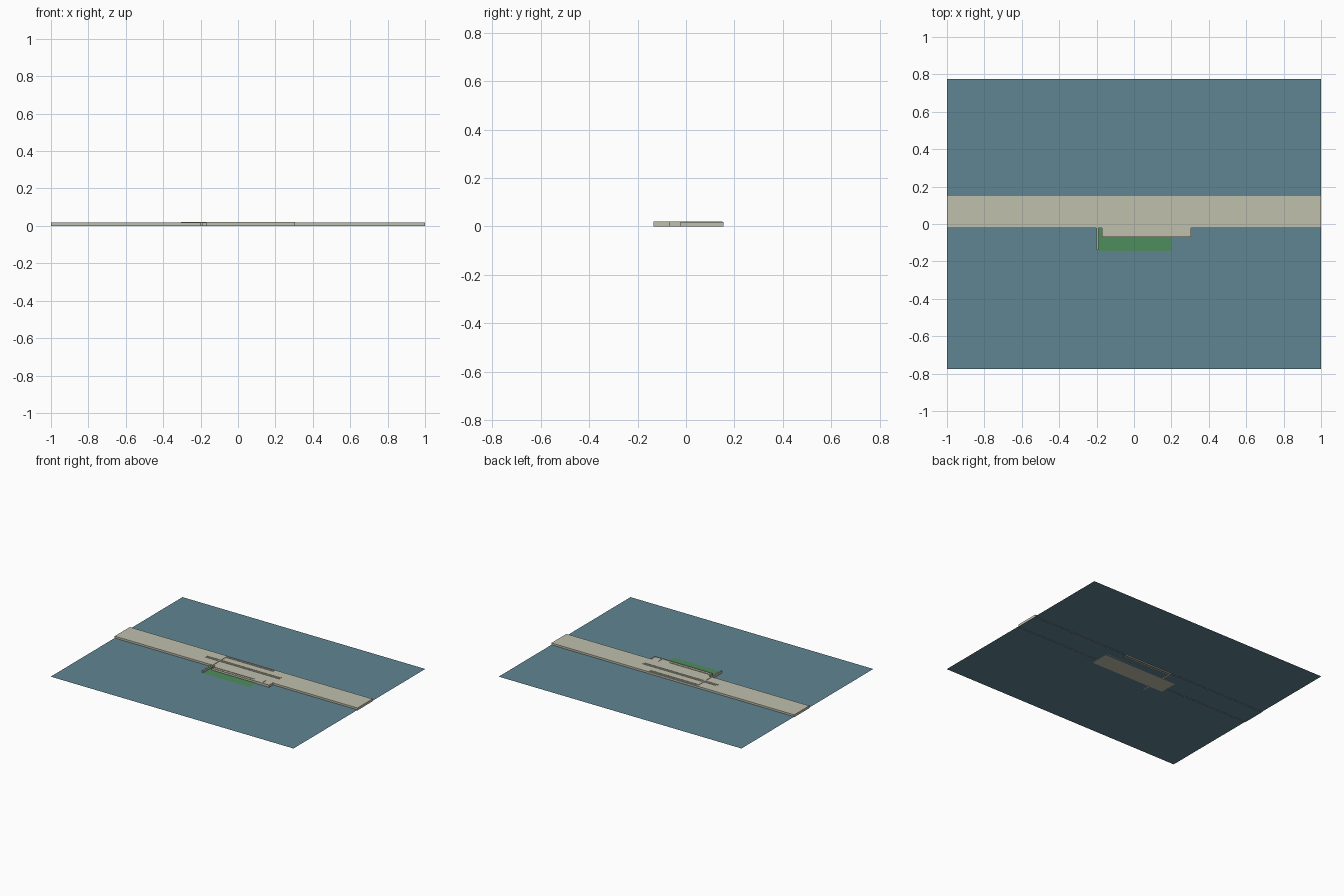
import bpy, bmesh

if "Cube" in bpy.data.objects:
    bpy.data.objects.remove(bpy.data.objects["Cube"])


def material(name, rgb):
    m = bpy.data.materials.new(name)
    m.diffuse_color = (*rgb, 1)
    m.use_nodes = True
    m.node_tree.nodes["Principled BSDF"].inputs["Base Color"].default_value = m.diffuse_color
    return m


STONE = material("pale stone", (0.53, 0.53, 0.42))
WATER = material("slate blue", (0.115, 0.235, 0.29))
GRASS = material("grass green", (0.075, 0.27, 0.107))


def finish(name, bm, mat):
    me = bpy.data.meshes.new(name)
    bm.to_mesh(me)
    bm.free()
    me.materials.append(mat)
    ob = bpy.data.objects.new(name, me)
    bpy.context.collection.objects.link(ob)
    return ob


def box(name, x0, x1, y0, y1, z0, z1, mat=STONE, open_bottom=False):
    bm = bmesh.new()
    bmesh.ops.create_cube(bm, size=1)
    for v in bm.verts:
        v.co.x = x1 if v.co.x > 0 else x0
        v.co.y = y1 if v.co.y > 0 else y0
        v.co.z = z1 if v.co.z > 0 else z0
    if open_bottom:
        bm.normal_update()
        low = [f for f in bm.faces if f.normal.z < -0.5]
        bmesh.ops.delete(bm, geom=low, context='FACES_ONLY')
    return finish(name, bm, mat)


def sheet(name, x0, x1, y0, y1, z, mat):
    bm = bmesh.new()
    bm.faces.new([bm.verts.new(p) for p in
                  ((x0, y0, z), (x1, y0, z), (x1, y1, z), (x0, y1, z))])
    return finish(name, bm, mat)


TOP, WALL = 0.018, 0.021

# Flat surroundings
sheet("blue_ground", -1, 1, -0.775, 0.775, 0.004, WATER)
sheet("lawn", -0.19, 0.2, -0.145, -0.02, 0.0065, GRASS)

# Long raised causeway, hollow underneath
box("causeway", -1, 1, -0.022, 0.155, 0, TOP, open_bottom=True)

# Foundation seen from below, and the front terrace
sheet("foundation_slab", -0.305, 0.305, -0.07, 0.065, 0, STONE)
box("front_terrace", -0.17, 0.305, -0.068, -0.022, 0, TOP, open_bottom=True)

# Low walls: twin centre walls, rear walls, terrace walls
for i, y in enumerate((0.057, 0.073)):
    box(f"centre_wall_{i}", -0.305, 0.305, y - 0.003, y + 0.003, 0.004, WALL)
for i, y in enumerate((0.132, 0.147)):
    box(f"rear_wall_{i}", -0.2, 0.2, y - 0.003, y + 0.003, 0, WALL)
box("rear_cross_wall", -0.112, -0.107, 0.132, 0.147, 0.004, WALL)
box("terrace_inner_wall", -0.17, 0.165, -0.047, -0.042, 0.004, WALL)
box("terrace_front_wall", -0.17, 0.305, -0.07, -0.065, 0, WALL)
for i, x in enumerate((0.242, 0.302)):
    box(f"terrace_side_wall_{i}", x - 0.003, x + 0.003, -0.07, -0.02, 0.004, WALL)

# Side wall running across the whole site
box("left_side_wall", -0.2, -0.19, -0.135, 0.15, 0, WALL)

# Small posts along the terrace
for i in range(3):
    x = -0.09 + 0.11 * i
    box(f"terrace_post_{i}", x - 0.003, x + 0.003, -0.064, -0.058, 0.004, WALL)
